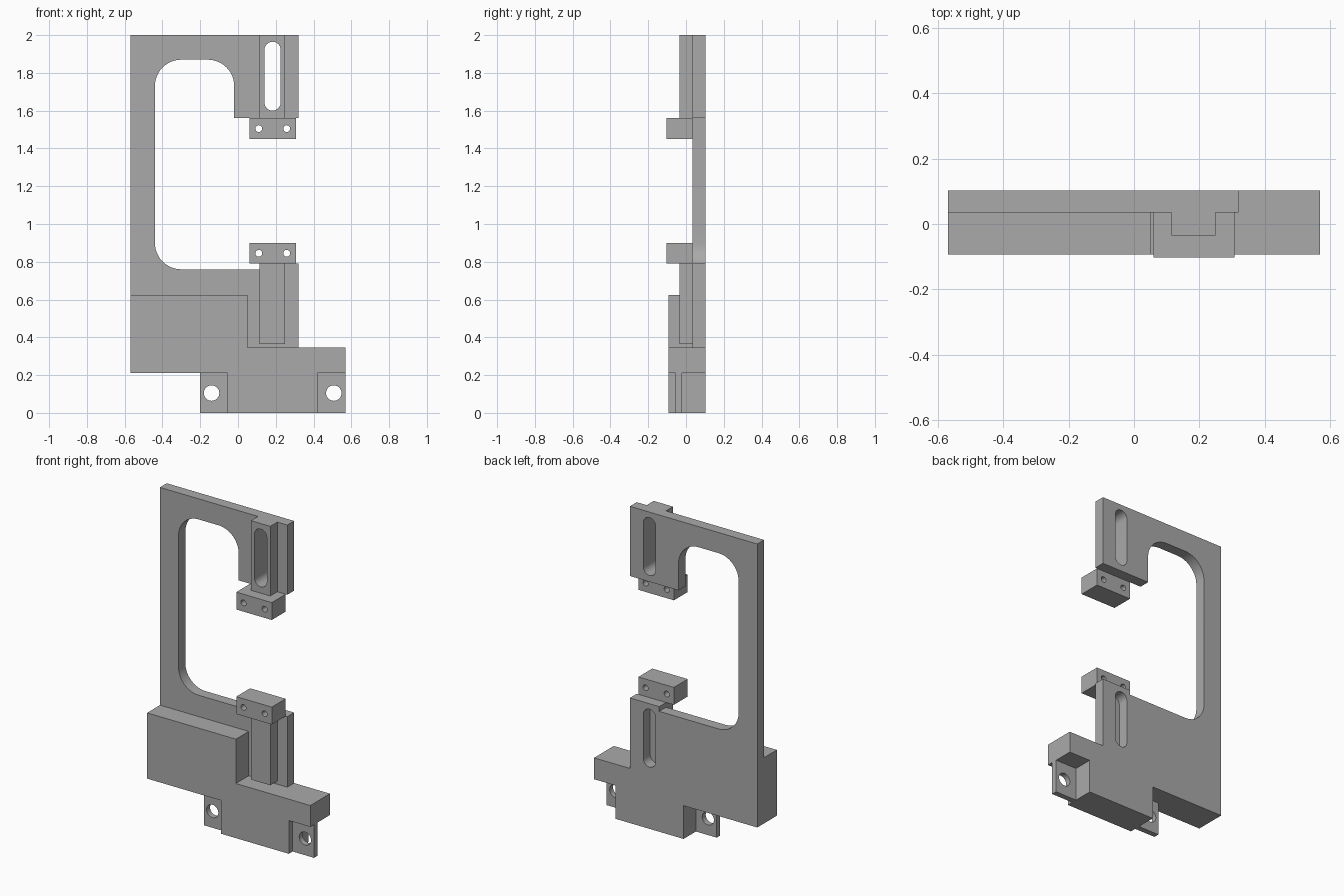
import bpy, bmesh
from math import sin, cos, radians

cube = bpy.data.objects.get("Cube")
if cube:
    bpy.data.objects.remove(cube, do_unlink=True)

grey = bpy.data.materials.new("machined_grey")
grey.use_nodes = True
colour = (0.4, 0.4, 0.4, 1)
grey.diffuse_color = colour
grey.node_tree.nodes["Principled BSDF"].inputs["Base Color"].default_value = colour

# Depth levels, front to back
CLAMP, BASE, RAIL, PLATE, BACK = -0.103, -0.093, -0.035, 0.035, 0.103


def arc(cx, cz, r, start, end, steps=12):
    angles = [radians(start + (end - start) * i / steps) for i in range(steps + 1)]
    return [(cx + r * cos(a), cz + r * sin(a)) for a in angles]


def rect(x0, x1, z0, z1):
    return [(x0, z0), (x1, z0), (x1, z1), (x0, z1)]


def capsule(cx, z0, z1, r):
    return arc(cx, z0 + r, r, 180, 360) + arc(cx, z1 - r, r, 0, 180)


def circle(cx, cz, r):
    return arc(cx, cz, r, 0, 348.75, 31)


def prism(name, outline, y0, y1):
    """Extrude an x-z outline from y0 to y1."""
    bm = bmesh.new()
    face = bm.faces.new([bm.verts.new((x, y0, z)) for x, z in outline])
    side = bmesh.ops.extrude_face_region(bm, geom=[face])["geom"]
    verts = [v for v in side if isinstance(v, bmesh.types.BMVert)]
    bmesh.ops.translate(bm, vec=(0, y1 - y0, 0), verts=verts)
    bmesh.ops.recalc_face_normals(bm, faces=bm.faces)
    mesh = bpy.data.meshes.new(name)
    bm.to_mesh(mesh)
    bm.free()
    mesh.materials.append(grey)
    obj = bpy.data.objects.new(name, mesh)
    bpy.context.collection.objects.link(obj)
    return obj


def cut(obj, outline, y0=-0.3, y1=0.3):
    """Cut an outline out of an object and discard the cutter."""
    cutter = prism("cutter", outline, y0, y1)
    cutter.hide_render = True
    mod = obj.modifiers.new("cut", 'BOOLEAN')
    mod.operation, mod.solver, mod.object = 'DIFFERENCE', 'EXACT', cutter
    bpy.ops.object.select_all(action='DESELECT')
    bpy.context.view_layer.objects.active = obj
    obj.select_set(True)
    bpy.ops.object.modifier_apply(modifier=mod.name)
    bpy.data.objects.remove(cutter, do_unlink=True)


parts = []

# Back plate: C-shaped frame with a rounded throat
foot = [(-0.57, 0.21), (-0.055, 0.21), (-0.055, 0), (0.42, 0), (0.42, 0.21),
        (0.57, 0.21), (0.57, 0.345)]
throat = (arc(-0.30, 0.90, 0.14, 270, 180) + arc(-0.30, 1.73, 0.14, 180, 90)
          + arc(-0.16, 1.73, 0.14, 90, 0))
plate = prism("c_frame_plate",
              [(-0.57, 2)] + foot
              + [(0.32, 0.345), (0.32, 0.79), (0.115, 0.79), (0.115, 0.76)]
              + throat + [(-0.02, 1.56), (0.32, 1.56), (0.32, 2)], PLATE, BACK)
parts.append(plate)

# Stepped base block in front of the plate
parts.append(prism("base_block",
                   foot + [(0.05, 0.345), (0.05, 0.625), (-0.57, 0.625)], BASE, PLATE))

# Vertical guide rails
upper_rail = prism("upper_rail", rect(0.115, 0.25, 1.56, 2), RAIL, PLATE)
lower_rail = prism("lower_rail", rect(0.115, 0.25, 0.365, 0.79), RAIL, PLATE)
parts += [upper_rail, lower_rail]

# Slots: upper goes right through, lower is closed by its rail
upper_slot = capsule(0.183, 1.6, 1.965, 0.043)
cut(plate, upper_slot)
cut(upper_rail, upper_slot)
cut(plate, capsule(0.183, 0.39, 0.755, 0.043))

# Clamp blocks with two pin holes each
for name, z in (("upper_clamp", 1.45), ("lower_clamp", 0.79)):
    clamp = prism(name, rect(0.06, 0.308, z, z + 0.11), CLAMP, PLATE)
    for x in (0.11, 0.258):
        cut(clamp, circle(x, z + 0.055, 0.018))
    parts.append(clamp)

# Thin mounting ears with bolt holes
for name, x0, x1, hole in (("right_ear", -0.2, -0.055, -0.14),
                           ("left_ear", 0.42, 0.57, 0.507)):
    ear = prism(name, rect(x0, x1, 0, 0.21), -0.055, -0.02)
    cut(ear, circle(hole, 0.105, 0.041))
    parts.append(ear)

# Smooth the curved walls, keep edges sharp
bpy.ops.object.select_all(action='DESELECT')
for obj in parts:
    obj.select_set(True)
bpy.context.view_layer.objects.active = plate
bpy.ops.object.shade_smooth_by_angle(angle=radians(30))
